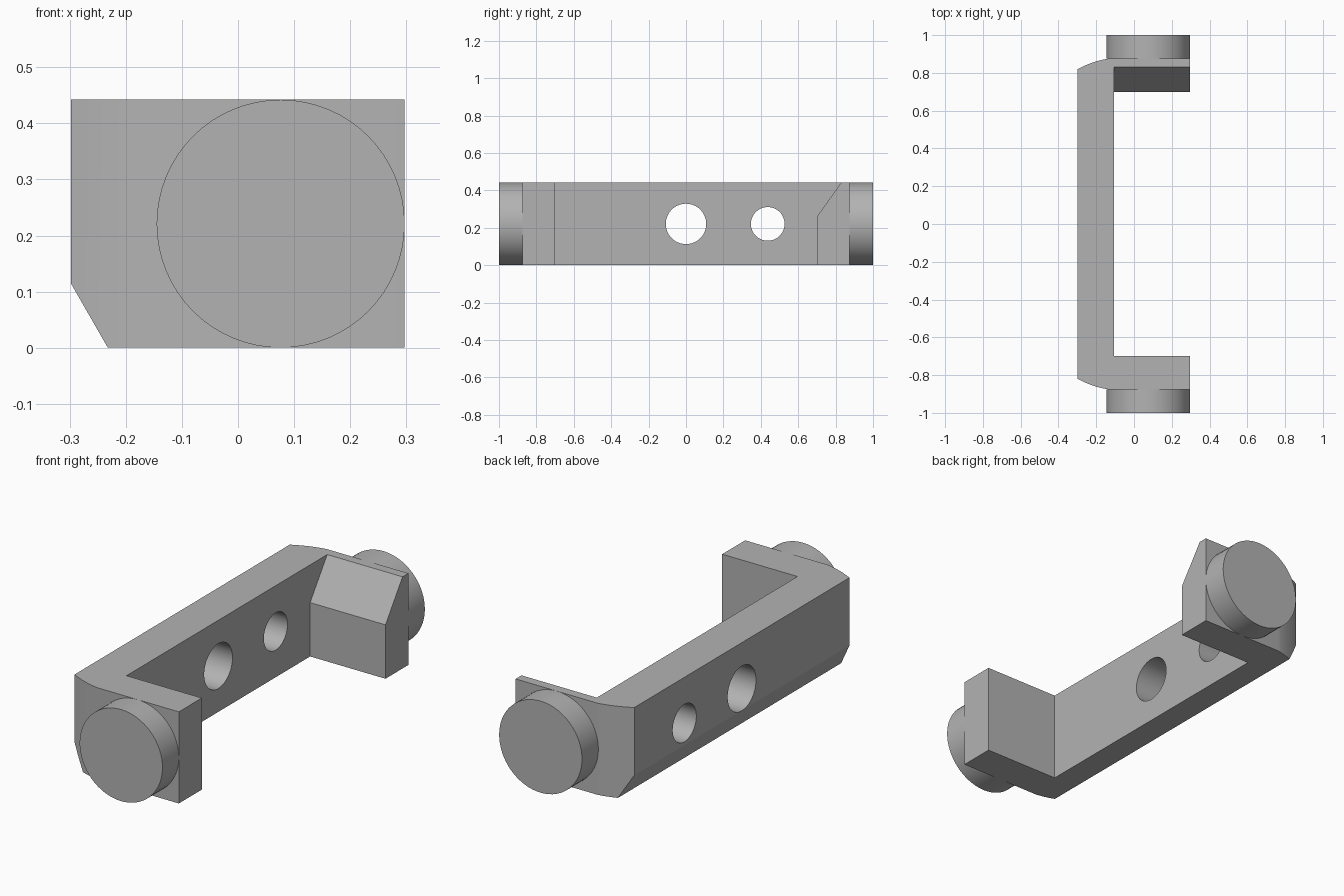
import bpy, bmesh, math
from mathutils import Vector

if "Cube" in bpy.data.objects:
    bpy.data.objects.remove(bpy.data.objects["Cube"], do_unlink=True)

HEIGHT = 0.442
MID = HEIGHT / 2
BACK, INNER, TIP = -0.298, -0.105, 0.297      # x of spine back, spine inside, arm tips
ARM_IN, ARM_OUT = 0.70, 0.875                 # y of the arm faces

grey = bpy.data.materials.new("plain grey")
grey.use_nodes = True
grey.diffuse_color = (0.45, 0.45, 0.45, 1)
grey.node_tree.nodes["Principled BSDF"].inputs["Base Color"].default_value = grey.diffuse_color


def prism(name, points, sweep):
    """Extrude a closed 3D outline along a vector."""
    bm = bmesh.new()
    face = bm.faces.new([bm.verts.new(p) for p in points])
    out = bmesh.ops.extrude_face_region(bm, geom=[face])
    moved = [v for v in out["geom"] if isinstance(v, bmesh.types.BMVert)]
    bmesh.ops.translate(bm, verts=moved, vec=Vector(sweep))
    bmesh.ops.recalc_face_normals(bm, faces=bm.faces)
    mesh = bpy.data.meshes.new(name)
    bm.to_mesh(mesh)
    bm.free()
    mesh.materials.append(grey)
    obj = bpy.data.objects.new(name, mesh)
    bpy.context.collection.objects.link(obj)
    return obj


def ring(radius, place, steps=64):
    """Circle of points, put in space by the place function."""
    turns = [2 * math.pi * i / steps for i in range(steps)]
    return [place(radius * math.cos(t), radius * math.sin(t)) for t in turns]


def smooth(obj):
    bpy.ops.object.select_all(action="DESELECT")
    obj.select_set(True)
    bpy.context.view_layer.objects.active = obj
    bpy.ops.object.shade_smooth_by_angle(angle=math.radians(15))


def cut(obj, cutter):
    mod = obj.modifiers.new("cut", "BOOLEAN")
    mod.operation, mod.solver, mod.object = "DIFFERENCE", "EXACT", cutter
    bpy.context.view_layer.objects.active = obj
    bpy.ops.object.modifier_apply(modifier=mod.name)
    bpy.data.objects.remove(cutter, do_unlink=True)


# C-shaped bracket with gently curved outer corners
corner = []
for i in range(7):
    t = i / 6
    corner.append((BACK + 0.158 * t, 0.82 + 0.055 * t + 0.03 * t * (1 - t)))
half = corner + [(TIP, ARM_OUT), (TIP, ARM_IN), (INNER, ARM_IN)]
outline = half + [(x, -y) for x, y in reversed(half)]
bracket = prism("bracket", [(x, y, 0) for x, y in outline], (0, 0, HEIGHT))

# Bevel along the lower back edge of the spine
cut(bracket, prism("spine_bevel", [(BACK, -1.2, 0.115), (-0.232, -1.2, 0), (-0.232, -1.2, -0.1),
                                   (-0.5, -1.2, -0.1), (-0.5, -1.2, 0.115)], (0, 2.4, 0)))

# Sloped top on the inside of the rear arm
cut(bracket, prism("arm_slope", [(INNER, ARM_IN, 0.26), (INNER, 0.83, HEIGHT), (INNER, 0.83, 0.6),
                                 (INNER, 0.6, 0.6), (INNER, 0.6, 0.26)], (0.6, 0, 0)))

# Two round holes through the spine
for y0, radius in ((0, 0.108), (0.437, 0.09)):
    cut(bracket, prism("hole", ring(radius, lambda a, b: (-0.5, y0 + a, MID + b)), (0.6, 0, 0)))
smooth(bracket)

# Round pads on the outside of both arms
for name, side in (("front_pad", -1), ("rear_pad", 1)):
    pad = prism(name, ring(MID, lambda a, b: (TIP - MID + a, side * ARM_OUT, MID + b)),
                (0, side * 0.125, 0))
    smooth(pad)
